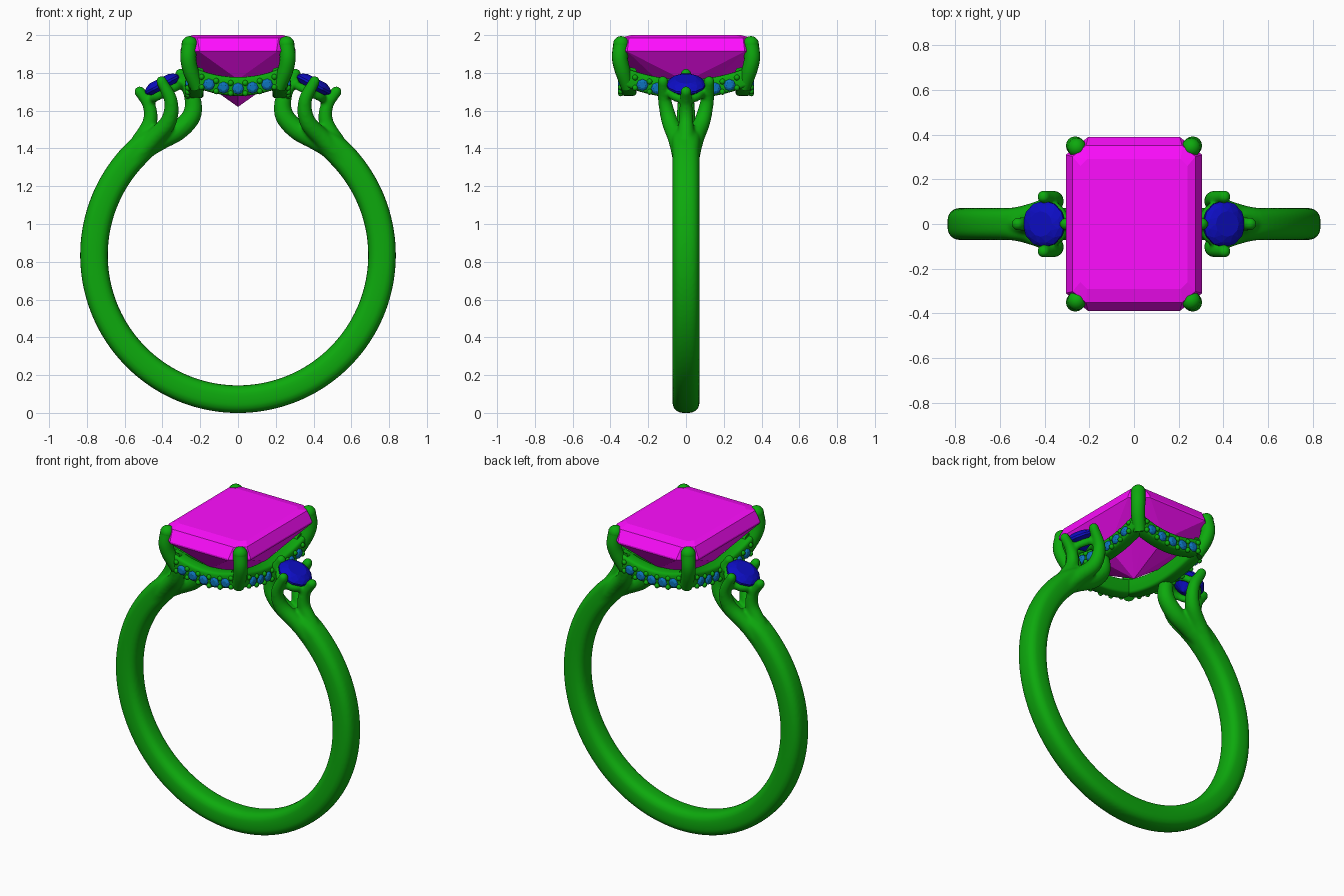
import bpy, bmesh, math
from mathutils import Vector, Matrix

if "Cube" in bpy.data.objects:
    bpy.data.objects.remove(bpy.data.objects["Cube"])


def material(name, rgb):
    m = bpy.data.materials.new(name)
    m.diffuse_color = (*rgb, 1)
    m.use_nodes = True
    m.node_tree.nodes["Principled BSDF"].inputs["Base Color"].default_value = m.diffuse_color
    return m


METAL = material("green_metal", (0.004, 0.40, 0.004))
MAGENTA = material("magenta_gem", (1.0, 0.004, 1.0))
BLUE = material("blue_gem", (0.004, 0.004, 0.55))
PALE = material("small_gem", (0.004, 0.17, 0.50))


def finish(bm, name, mat, smooth=True, angle=40):
    bmesh.ops.recalc_face_normals(bm, faces=bm.faces)
    me = bpy.data.meshes.new(name)
    bm.to_mesh(me)
    bm.free()
    me.materials.append(mat)
    ob = bpy.data.objects.new(name, me)
    bpy.context.collection.objects.link(ob)
    if smooth:
        bpy.ops.object.select_all(action='DESELECT')
        ob.select_set(True)
        bpy.context.view_layer.objects.active = ob
        bpy.ops.object.shade_smooth_by_angle(angle=math.radians(angle))
    return ob


def skin(bm, rings):
    # join a row of point loops into a capped tube
    loops = [[bm.verts.new(p) for p in r] for r in rings]
    n = len(loops[0])
    for a, b in zip(loops, loops[1:]):
        for i in range(n):
            bm.faces.new((a[i], a[(i + 1) % n], b[(i + 1) % n], b[i]))
    bm.faces.new(loops[0])
    bm.faces.new(loops[-1])


def section(n, a, b, power):
    # superellipse outline
    out = []
    for i in range(n):
        t = 2 * math.pi * i / n
        c, s = math.cos(t), math.sin(t)
        out.append((a * math.copysign(abs(c) ** (2 / power), c),
                    b * math.copysign(abs(s) ** (2 / power), s)))
    return out


def rod(bm, pts, radii, steps=8, sides=16):
    # round rod along a smooth path, with a ball on its last point
    P = [Vector(p) for p in pts]
    P = [2 * P[0] - P[1]] + P + [2 * P[-1] - P[-2]]
    path, rad = [], []
    for k in range(1, len(P) - 2):
        a, b, c, d = P[k - 1:k + 3]
        for j in range(steps + (k == len(P) - 3)):
            t = j / steps
            path.append(0.5 * (2 * b + (c - a) * t + (2 * a - 5 * b + 4 * c - d) * t * t
                               + (3 * b - a - 3 * c + d) * t ** 3))
            rad.append(radii[k - 1] * (1 - t) + radii[k] * t)
    rings = []
    for i, p in enumerate(path):
        d = (path[min(i + 1, len(path) - 1)] - path[max(i - 1, 0)]).normalized()
        u = Vector((0, 1, 0)).cross(d).normalized()
        v = d.cross(u)
        rings.append([p + rad[i] * (u * math.cos(2 * math.pi * s / sides)
                                    + v * math.sin(2 * math.pi * s / sides)) for s in range(sides)])
    skin(bm, rings)
    bmesh.ops.create_uvsphere(bm, u_segments=16, v_segments=10, radius=rad[-1] * 1.02,
                              matrix=Matrix.Translation(path[-1]))


def hull(bm, pts):
    res = bmesh.ops.convex_hull(bm, input=[bm.verts.new(p) for p in pts])
    bmesh.ops.delete(bm, geom=[v for v in res["geom_interior"] if isinstance(v, bmesh.types.BMVert)],
                     context='VERTS')


def round_gem(bm, mat, r, n, crown, depth):
    pts = [(0, 0, -depth)]
    for rr, z, off in ((r, -0.06 * r, 0), (r, 0.06 * r, 0), (r * 0.82, crown * 0.65, 0.5), (r * 0.55, crown, 0)):
        pts += [(rr * math.cos(2 * math.pi * (i + off) / n), rr * math.sin(2 * math.pi * (i + off) / n), z)
                for i in range(n)]
    hull(bm, [mat @ Vector(p) for p in pts])


# shank: open at the top, tapering into the prongs
CZ, R = 0.835, 0.7625
band = bmesh.new()
rings = []
for i in range(121):
    a = math.radians(59 - 298 * i / 120)
    near = max(0, (abs(i / 60 - 1) - 0.9) / 0.1)
    wide, thick = 0.0725 + 0.012 * near, 0.0735 * (1 - 0.45 * near ** 2)
    rings.append([((R + p) * math.cos(a), q, CZ + (R + p) * math.sin(a))
                  for p, q in section(24, thick, wide, 2.8)])
skin(band, rings)

# side stones with their prongs and seat rings
gems = bmesh.new()
for s in (-1, 1):
    rod(band, [(s * 0.575, 0, 1.34), (s * 0.52, 0, 1.43), (s * 0.466, 0, 1.54), (s * 0.472, 0, 1.63),
               (s * 0.52, 0, 1.70)], [0.05, 0.05, 0.039, 0.034, 0.029])
    rod(band, [(s * 0.56, 0, 1.345), (s * 0.44, 0, 1.43), (s * 0.315, 0, 1.497), (s * 0.243, 0, 1.58),
               (s * 0.245, 0, 1.68), (s * 0.305, 0, 1.795)], [0.05, 0.055, 0.053, 0.05, 0.042, 0.028])
    for y in (-1, 1):
        rod(band, [(s * 0.58, y * 0.02, 1.31), (s * 0.46, y * 0.043, 1.44), (s * 0.37, y * 0.085, 1.54),
                   (s * 0.355, y * 0.112, 1.65), (s * 0.405, y * 0.122, 1.755)],
            [0.045, 0.05, 0.044, 0.036, 0.029])
    tilt = Matrix.Translation((s * 0.402, 0, 1.738)) @ Matrix.Rotation(s * math.radians(27), 4, 'Y')
    round_gem(gems, tilt, 0.104, 12, 0.035, 0.08)
    loop = []
    for i in range(33):
        t = 2 * math.pi * i / 32
        loop.append([tilt @ Vector(((0.083 + p) * math.cos(t), (0.083 + p) * math.sin(t), q - 0.045))
                     for p, q in section(10, 0.02, 0.024, 2)])
    skin(band, loop)
# melt shank and prongs together into one flowing casting
ring = finish(band, "shank_and_side_heads", METAL, angle=180)
mod = ring.modifiers.new("blend", 'REMESH')
mod.mode, mod.voxel_size, mod.use_smooth_shade = 'VOXEL', 0.0085, True
mod = ring.modifiers.new("soften", 'SMOOTH')
mod.factor, mod.iterations = 0.5, 8
finish(gems, "side_stones", BLUE, smooth=False)

# corner prongs of the centre setting
bm = bmesh.new()
for x in (-1, 1):
    for y in (-1, 1):
        rod(bm, [(x * 0.215, y * 0.305, 1.72), (x * 0.25, y * 0.335, 1.81), (x * 0.263, y * 0.35, 1.88),
                 (x * 0.256, y * 0.343, 1.952)], [0.036, 0.041, 0.042, 0.042])
finish(bm, "corner_prongs", METAL, angle=50)

# sagging gallery rails set with small gems and beads
rails, beads, gems = bmesh.new(), bmesh.new(), bmesh.new()
for half, out, turn, low, count in ((0.235, 0.315, 0, 1.725, 5), (0.325, 0.235, 90, 1.712, 7)):
    for k in (0, 180):
        rot = Matrix.Rotation(math.radians(turn + k), 4, 'Z')

        def height(u, low=low, half=half):
            return low + (1.775 - low) * (u / half) ** 2

        rings = []
        for i in range(25):
            u = half * (i / 12 - 1)
            rings.append([rot @ Vector((u, -out + 0.012 + p, height(u) + 0.003 + q))
                          for p, q in section(20, 0.042, 0.05, 5)])
        skin(rails, rings)
        for i in range(count):
            u = 0.077 * (i - (count - 1) / 2)
            face = Matrix.Translation((u, -out - 0.03, height(u) - 0.008)) @ Matrix.Rotation(math.pi / 2, 4, 'X')
            round_gem(gems, rot @ face, 0.031, 8, 0.014, 0.025)
        for i in range(count + 1):
            u = 0.077 * (i - count / 2)
            for dz in (-0.035, 0.02):
                bmesh.ops.create_uvsphere(beads, u_segments=10, v_segments=6, radius=0.0155,
                                          matrix=rot @ Matrix.Translation((u, -out - 0.03, height(u) + dz)))
finish(rails, "gallery_rails", METAL, angle=50)
finish(beads, "gallery_beads", METAL, angle=60)
finish(gems, "gallery_gems", PALE, smooth=False)

# centre stone: cut-corner rectangle, stepped crown, pointed pavilion
pts = [(0, 0, 1.62), (0, 0.27, 1.765), (0, -0.27, 1.765), (0.19, 0, 1.755), (-0.19, 0, 1.755)]
for a, b, cx, cy, z in ((0.305, 0.39, 0.10, 0.08, 1.912), (0.305, 0.39, 0.10, 0.08, 1.922),
                        (0.275, 0.352, 0.06, 0.05, 1.985), (0.24, 0.29, 0.03, 0.03, 2.0)):
    for x in (-1, 1):
        for y in (-1, 1):
            pts += [(x * (a - cx), y * b, z), (x * a, y * (b - cy), z)]
bm = bmesh.new()
hull(bm, pts)
finish(bm, "centre_stone", MAGENTA, smooth=False)
